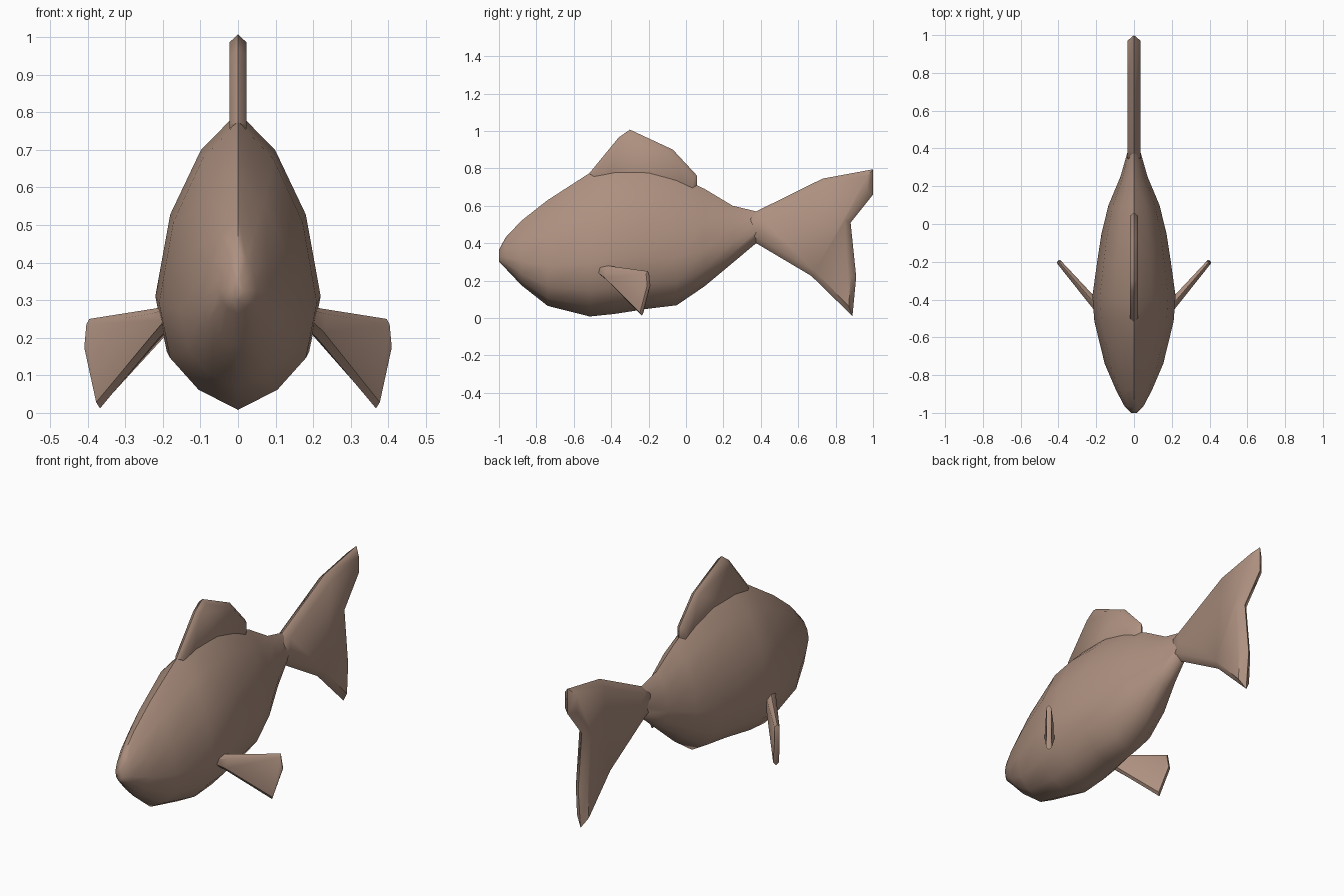
import bpy, bmesh
from mathutils import Vector

if "Cube" in bpy.data.objects:
    bpy.data.objects.remove(bpy.data.objects["Cube"])

brown = bpy.data.materials.new("fish brown")
brown.diffuse_color = (0.42, 0.28, 0.215, 1)
brown.use_nodes = True
brown.node_tree.nodes["Principled BSDF"].inputs["Base Color"].default_value = brown.diffuse_color


def finish(name, bm, angle):
    bmesh.ops.recalc_face_normals(bm, faces=bm.faces[:])
    me = bpy.data.meshes.new(name)
    bm.to_mesh(me)
    bm.free()
    me.materials.append(brown)
    ob = bpy.data.objects.new(name, me)
    bpy.context.collection.objects.link(ob)
    bpy.ops.object.select_all(action='DESELECT')
    ob.select_set(True)
    bpy.context.view_layer.objects.active = ob
    bpy.ops.object.shade_smooth_by_angle(angle=angle)
    return ob


def inset(pts, d):
    """Move a clockwise or anticlockwise outline inward by d."""
    pts = [Vector(p) for p in pts]
    n = len(pts)
    area = sum(pts[i].x * pts[(i + 1) % n].y - pts[(i + 1) % n].x * pts[i].y for i in range(n))
    s = 1 if area > 0 else -1
    out = []
    for i, p in enumerate(pts):
        a = (p - pts[i - 1]).normalized()
        b = (pts[(i + 1) % n] - p).normalized()
        na, nb = Vector((-a.y, a.x)) * s, Vector((-b.y, b.x)) * s
        out.append(p + (na + nb) * d / max(1 + na.dot(nb), 0.45))
    return out


def fin(name, outline, half, bevel, place):
    """Plate with chamfered rim; place(u, v, offset) gives the 3D point."""
    bm = bmesh.new()
    small = inset(outline, bevel)
    left, rim, right = (
        [bm.verts.new(place(p[0], p[1], o)) for p in ring]
        for ring, o in ((small, -half), (outline, 0), (small, half)))
    n = len(outline)
    for a, b in ((left, rim), (rim, right)):
        for i in range(n):
            j = (i + 1) % n
            bm.faces.new((a[i], a[j], b[j], b[i]))
    caps = [bm.faces.new(left), bm.faces.new(right)]
    bmesh.ops.triangulate(bm, faces=caps)
    return finish(name, bm, 0.9)


# Body: egg-shaped sections (height fraction, width fraction) along y
section = [(0, 0), (0.07, 0.5), (0.18, 0.86), (0.37, 1), (0.65, 0.82), (0.87, 0.45), (1, 0)]
loop = section + [(h, -w) for h, w in section[-2:0:-1]]
stations = [  # y, bottom, top, half width
    (-1.0, 0.30, 0.365, 0.015), (-0.965, 0.265, 0.43, 0.05), (-0.88, 0.175, 0.52, 0.095),
    (-0.74, 0.065, 0.63, 0.155), (-0.515, 0.008, 0.775, 0.21), (-0.38, 0.022, 0.80, 0.22),
    (-0.20, 0.05, 0.80, 0.195), (-0.05, 0.068, 0.76, 0.172), (0.10, 0.17, 0.69, 0.135),
    (0.25, 0.295, 0.60, 0.072), (0.375, 0.40, 0.57, 0.036)]
bm = bmesh.new()
rings = [[bm.verts.new((w * s, y, lo + (hi - lo) * h)) for h, s in loop]
         for y, lo, hi, w in stations]
for a, b in zip(rings, rings[1:]):
    for i in range(len(loop)):
        j = (i + 1) % len(loop)
        bm.faces.new((a[i], a[j], b[j], b[i]))
bm.faces.new(rings[0])
bm.faces.new(rings[-1])
finish("body", bm, 1.2)


# Upright fins on the centre line
def upright(y, z, o):
    return (o, y, z)


fin("tail_fin", [(0.32, 0.545), (0.38, 0.572), (0.73, 0.745), (1.0, 0.795), (1.0, 0.66),
                 (0.88, 0.51), (0.91, 0.22), (0.89, 0.01), (0.67, 0.225), (0.38, 0.397),
                 (0.32, 0.42)], 0.035, 0.03, upright)
fin("dorsal_fin", [(-0.52, 0.77), (-0.36, 0.965), (-0.30, 1.007), (-0.07, 0.90), (0.06, 0.76),
                   (0.06, 0.715), (0.03, 0.62), (-0.45, 0.65)], 0.022, 0.018, upright)

# Side fins: spread outward and back, thinner at the tip
for side, label in ((1, "right"), (-1, "left")):
    def spread(u, z, o):
        o *= 1.25 - 0.6 * u
        return (side * (0.20 + 0.19 * u + o * 0.75), -0.43 + 0.22 * u - o * 0.65, z)

    fin(label + "_side_fin", [(-0.15, 0.29), (0.1, 0.278), (1.03, 0.25), (1.07, 0.17),
                              (0.88, 0.012), (0.05, 0.2), (-0.15, 0.235)], 0.02, 0.015, spread)
